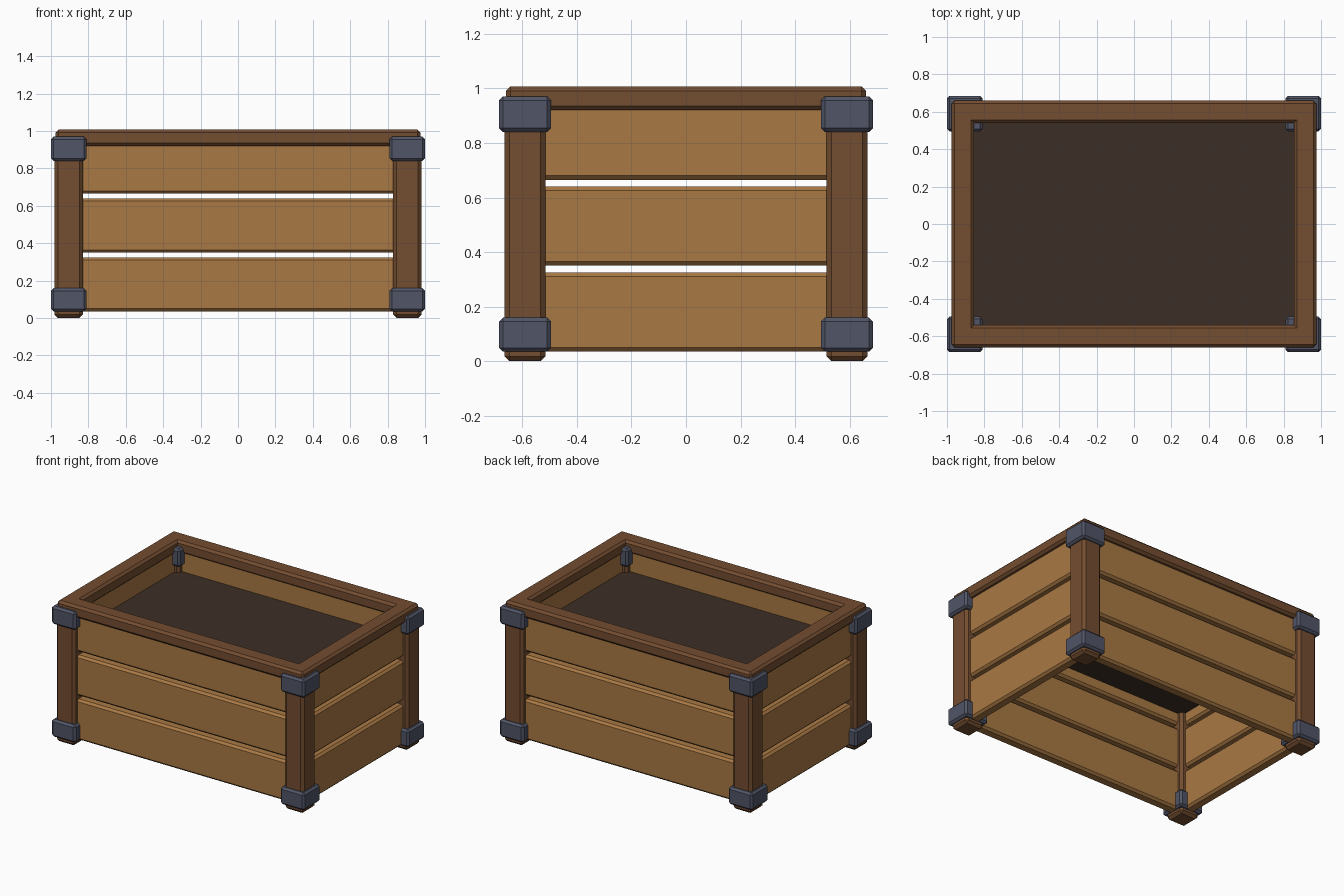
import bpy, bmesh
from mathutils import Vector

cube = bpy.data.objects.get("Cube")
if cube:
    bpy.data.objects.remove(cube, do_unlink=True)


def material(name, rgb):
    m = bpy.data.materials.new(name)
    m.use_nodes = True
    m.diffuse_color = (*rgb, 1)
    m.node_tree.nodes["Principled BSDF"].inputs["Base Color"].default_value = (*rgb, 1)
    return m


PLANK = material("light wood", (0.40, 0.19, 0.057))
FRAME = material("dark wood", (0.175, 0.075, 0.030))
METAL = material("blue grey metal", (0.082, 0.091, 0.135))
SOIL = material("dark soil", (0.046, 0.028, 0.019))


def finish(bm, name, mat, chamfer):
    """Chamfer the outward edges and make the object."""
    bmesh.ops.recalc_face_normals(bm, faces=bm.faces)
    if chamfer:
        edges = [e for e in bm.edges if e.is_convex and e.calc_face_angle(0) > 0.5]
        bmesh.ops.bevel(bm, geom=edges, offset=chamfer, segments=1,
                        profile=0.5, affect='EDGES', clamp_overlap=True)
    me = bpy.data.meshes.new(name)
    bm.to_mesh(me)
    bm.free()
    me.materials.append(mat)
    ob = bpy.data.objects.new(name, me)
    bpy.context.collection.objects.link(ob)
    return ob


def box(name, lo, hi, mat, chamfer=0.0):
    bm = bmesh.new()
    bmesh.ops.create_cube(bm, size=1)
    lo, hi = Vector(lo), Vector(hi)
    for v in bm.verts:
        v.co = (lo + hi) / 2 + v.co * (hi - lo)
    return finish(bm, name, mat, chamfer)


# Post centres and board thickness
PX, PY = 0.905, 0.59
HALF = 0.04

# Corner posts with metal brackets at both ends
for sx, side in ((-1, "right"), (1, "left")):
    for sy, end in ((-1, "front"), (1, "back")):
        x, y = sx * PX, sy * PY
        tag = f"{end}_{side}"
        for part, r, z0, z1, mat, c in (
                ("post", 0.075, 0.0, 0.96, FRAME, 0.018),
                ("lower_bracket", 0.095, 0.035, 0.16, METAL, 0.014),
                ("upper_bracket", 0.095, 0.84, 0.97, METAL, 0.014)):
            box(f"{tag}_{part}", (x - r, y - r, z0), (x + r, y + r, z1), mat, c)

# Three courses of boards on each side, with open gaps between
for i in range(3):
    z0 = 0.035 + i * 0.315
    z1 = z0 + 0.29
    for s, end, side in ((-1, "front", "right"), (1, "back", "left")):
        box(f"{end}_board_{i + 1}", (-PX, s * PY - HALF, z0),
            (PX, s * PY + HALF, z1), PLANK, 0.015)
        box(f"{side}_board_{i + 1}", (s * PX - HALF, -PY, z0),
            (s * PX + HALF, PY, z1), PLANK, 0.015)

# Top rim: one mitred rectangular frame
bm = bmesh.new()
corners = ((-1, -1), (1, -1), (1, 1), (-1, 1))
rings = [[bm.verts.new((sx * w, sy * d, z)) for sx, sy in corners]
         for w, d, z in ((0.975, 0.66, 0.92), (0.975, 0.66, 1.007),
                         (0.855, 0.54, 1.007), (0.855, 0.54, 0.92))]
for k in range(4):
    a, b = rings[k], rings[(k + 1) % 4]
    for j in range(4):
        n = (j + 1) % 4
        bm.faces.new((a[j], a[n], b[n], b[j]))
finish(bm, "top_rim", FRAME, 0.016)

# Soil layer
box("soil", (-0.875, -0.56, 0.745), (0.875, 0.56, 0.79), SOIL)
